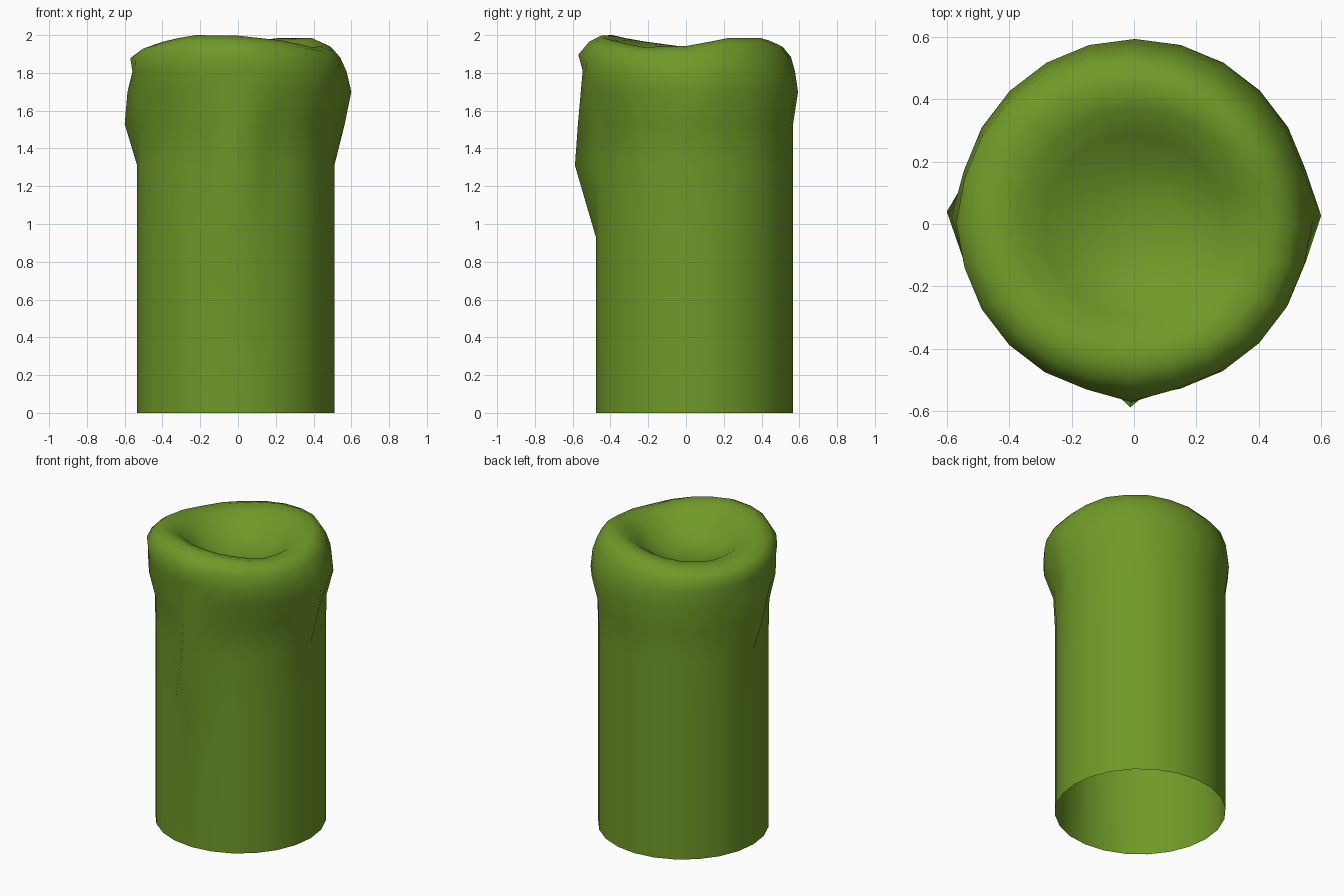
import bpy
import bmesh
from math import cos, sin, pi

cube = bpy.data.objects.get("Cube")
if cube:
    bpy.data.objects.remove(cube, do_unlink=True)

SIDES = 24

# Colour
green = bpy.data.materials.new("moss_green")
green.use_nodes = True
colour = (0.16, 0.32, 0.021, 1)
green.diffuse_color = colour
bsdf = green.node_tree.nodes["Principled BSDF"]
bsdf.inputs["Base Color"].default_value = colour
bsdf.inputs["Roughness"].default_value = 0.8

# Rings from the open foot, over the lip, into the bowl:
# height, radius, centre x, centre y, share of the lip's waviness
rings = [
    (0.00, 0.522, -0.012, 0.045, 0),
    (0.93, 0.522, -0.012, 0.045, 0),
    (1.31, 0.522, -0.012, 0.045, 0),
    (1.53, 0.527, -0.008, 0.040, 0),
    (1.70, 0.567, 0.003, 0.026, 0),
    (1.81, 0.562, 0.003, 0.015, 0.1),
    (1.89, 0.552, -0.010, 0.003, 0.3),
    (1.95, 0.512, -0.005, 0.000, 0.8),
    (1.977, 0.450, 0.000, 0.000, 1),
    (1.955, 0.370, 0.000, 0.000, 0.8),
    (1.89, 0.290, 0.000, -0.005, 0.4),
    (1.83, 0.210, 0.000, -0.010, 0),
    (1.795, 0.110, 0.000, -0.015, 0),
]
# Lip height offsets every 30 degrees, from +x round through +y
wave = [-0.035, 0.008, 0.008, -0.015, -0.045, -0.06,
        -0.04, -0.01, 0.023, 0.02, -0.005, -0.04]


def lip_offset(i):
    a = wave[(i // 2) % 12]
    b = wave[((i + 1) // 2) % 12]
    return (a + b) / 2


# Hollow stem with a melted lip and bowl
bm = bmesh.new()
loops = []
for z, r, cx, cy, share in rings:
    loop = []
    for i in range(SIDES):
        a = 2 * pi * i / SIDES
        loop.append(bm.verts.new((cx + r * cos(a), cy + r * sin(a),
                                  z + share * lip_offset(i))))
    loops.append(loop)
for low, high in zip(loops, loops[1:]):
    for i in range(SIDES):
        j = (i + 1) % SIDES
        bm.faces.new((low[i], low[j], high[j], high[i]))
centre = bm.verts.new((0, -0.015, 1.785))
for i in range(SIDES):
    bm.faces.new((loops[-1][i], loops[-1][(i + 1) % SIDES], centre))

# Front drip
for ring, y in ((2, -0.588), (3, -0.572), (4, -0.557), (6, -0.57)):
    loops[ring][18].co.y = y
# Right drip and the swelling on the left
for ring, x in ((3, -0.60), (4, -0.585), (6, -0.57)):
    loops[ring][12].co.x = x
for ring, x in ((3, 0.565), (4, 0.60), (5, 0.575)):
    loops[ring][0].co.x = x

mesh = bpy.data.meshes.new("hollow_stem")
bm.to_mesh(mesh)
bm.free()
mesh.materials.append(green)
stem = bpy.data.objects.new("hollow_stem", mesh)
bpy.context.collection.objects.link(stem)
for face in mesh.polygons:
    face.use_smooth = True
